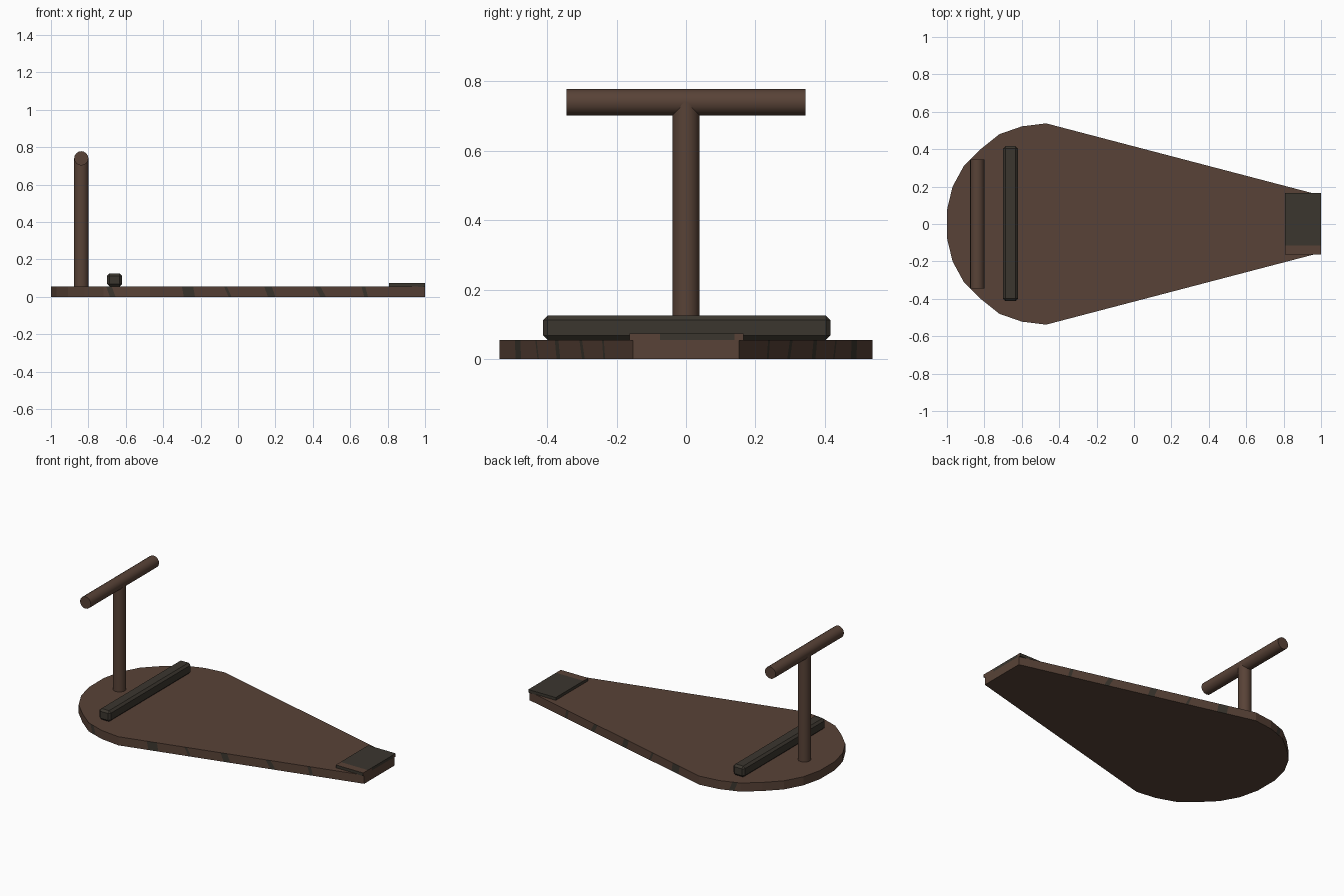
import bpy, bmesh, math
from mathutils import Matrix

if "Cube" in bpy.data.objects:
    bpy.data.objects.remove(bpy.data.objects["Cube"])


def material(name, rgb):
    m = bpy.data.materials.new(name)
    m.diffuse_color = (*rgb, 1)
    m.use_nodes = True
    m.node_tree.nodes["Principled BSDF"].inputs["Base Color"].default_value = m.diffuse_color
    return m


brown = material("brown wood", (0.098, 0.055, 0.038))
dark = material("dark grip", (0.044, 0.037, 0.028))


def add(name, bm, mats, smooth=False):
    bmesh.ops.recalc_face_normals(bm, faces=bm.faces)
    me = bpy.data.meshes.new(name)
    bm.to_mesh(me)
    bm.free()
    ob = bpy.data.objects.new(name, me)
    bpy.context.collection.objects.link(ob)
    for m in mats:
        me.materials.append(m)
    if smooth:
        bpy.context.view_layer.objects.active = ob
        ob.select_set(True)
        bpy.ops.object.shade_smooth_by_angle(angle=math.radians(40))
        ob.select_set(False)
    return ob


# Deck: teardrop outline with slanted dark stripes along the edge
T = 0.055
half = [(-1, 0.075), (-0.97, 0.2), (-0.91, 0.31), (-0.82, 0.40), (-0.72, 0.48),
        (-0.6, 0.522), (-0.47, 0.538), (1, 0.153)]
stripes = [(-0.705, -0.675, 0.02), (-0.30, -0.24, 0.01), (-0.075, -0.06, 0.025),
           (0.14, 0.18, 0.02), (0.41, 0.44, 0.03), (0.66, 0.68, 0.015)]


def width(x):
    for (x0, y0), (x1, y1) in zip(half, half[1:]):
        if x <= x1:
            return y0 + (y1 - y0) * (x - x0) / (x1 - x0)
    return half[-1][1]


stations = [(x, 0, False) for x, _ in half]
for a, b, s in stripes:
    stations += [(a, s, True), (b, s, False)]
stations.sort()
bm = bmesh.new()
rings = {}
for side in (1, -1):
    rings[side] = [(bm.verts.new((x, side * width(x), T)),
                    bm.verts.new((x + s, side * width(x + s), 0))) for x, s, _ in stations]
    r = rings[side]
    for i in range(len(r) - 1):
        f = bm.faces.new((r[i][0], r[i + 1][0], r[i + 1][1], r[i][1]))
        f.material_index = int(stations[i][2])
for k in (0, 1):
    bm.faces.new([p[k] for p in rings[1]] + [p[k] for p in reversed(rings[-1])])
for i in (0, -1):
    bm.faces.new((rings[1][i][0], rings[1][i][1], rings[-1][i][1], rings[-1][i][0]))
add("deck", bm, [brown, dark])


# Tail pad: thin plate, worn to brown at the front side
bm = bmesh.new()
bmesh.ops.create_cube(bm, size=1, matrix=Matrix.Translation((0.903, 0.001, 0.063))
                      @ Matrix.Diagonal((0.194, 0.328, 0.02, 1)))
for y in (-0.115, -0.075, 0.14):
    bmesh.ops.bisect_plane(bm, geom=bm.verts[:] + bm.edges[:] + bm.faces[:],
                           plane_co=(0, y, 0), plane_no=(0, 1, 0))
bm.normal_update()
for f in bm.faces:
    c = f.calc_center_median()
    worn_end = f.normal.x > 0.5 and not -0.075 < c.y < 0.14
    f.material_index = 1 if (c.y < -0.115 and f.normal.z > 0.5) or worn_end else 0
add("tail_pad", bm, [dark, brown])


# Foot bar: bevelled block across the deck
bm = bmesh.new()
bmesh.ops.create_cube(bm, size=1, matrix=Matrix.Translation((-0.66, 0.002, 0.09))
                      @ Matrix.Diagonal((0.08, 0.828, 0.07, 1)))
bmesh.ops.bevel(bm, geom=bm.edges[:], offset=0.013, segments=1, affect='EDGES')
add("foot_bar", bm, [dark])


# Upright post and cross handle
def rod(name, radius, length, matrix):
    bm = bmesh.new()
    bmesh.ops.create_cone(bm, cap_ends=True, segments=16, radius1=radius,
                          radius2=radius, depth=length, matrix=matrix)
    add(name, bm, [brown], True)


rod("post", 0.039, 0.69, Matrix.Translation((-0.838, 0, 0.395)))
rod("handle", 0.038, 0.69, Matrix.Translation((-0.838, 0, 0.74))
    @ Matrix.Rotation(math.pi / 2, 4, 'X'))
